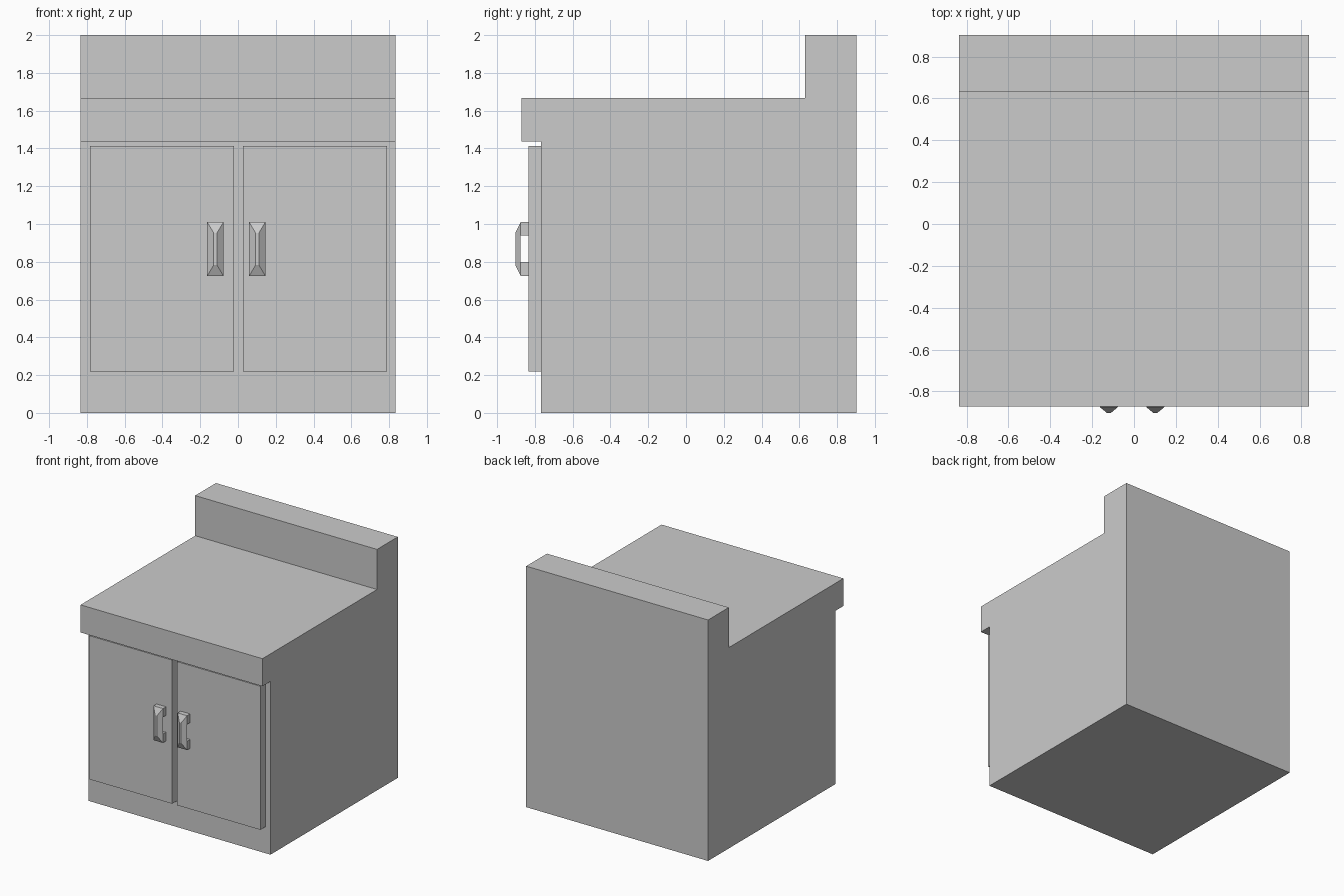
import bpy, bmesh

if "Cube" in bpy.data.objects:
    bpy.data.objects.remove(bpy.data.objects["Cube"])


def extrude_profile(name, profile, x, half_width, caps=None):
    """Sweep a (y, z) profile along x; half_width maps y to half the local width."""
    bm = bmesh.new()
    left = [bm.verts.new((x - half_width(y), y, z)) for y, z in profile]
    right = [bm.verts.new((x + half_width(y), y, z)) for y, z in profile]
    n = len(profile)
    for i in range(n):
        j = (i + 1) % n
        bm.faces.new((left[i], left[j], right[j], right[i]))
    for cap in caps or [range(n)]:
        for side in (left, right):
            bm.faces.new([side[i] for i in cap])
    bmesh.ops.recalc_face_normals(bm, faces=bm.faces)
    mesh = bpy.data.meshes.new(name)
    bm.to_mesh(mesh)
    bm.free()
    obj = bpy.data.objects.new(name, mesh)
    bpy.context.collection.objects.link(obj)
    return obj


# Cabinet carcass with overhanging worktop and raised back ledge
BODY_FRONT, DOOR_FRONT = -0.767, -0.835
extrude_profile("cabinet_body", [
    (BODY_FRONT, 0), (0.903, 0), (0.903, 2), (0.631, 2),
    (0.631, 1.667), (-0.872, 1.667), (-0.872, 1.438), (BODY_FRONT, 1.438),
], 0, lambda y: 0.835)

# Doors
door = [(BODY_FRONT, 0.22), (DOOR_FRONT, 0.22), (DOOR_FRONT, 1.412), (BODY_FRONT, 1.412)]
for side, x in (("left", -0.402), ("right", 0.408)):
    extrude_profile(f"{side}_door", door, x, lambda y: 0.382)

# Handles: two legs carrying a bar whose front tapers to a narrow ridge
BAR_BACK, RIDGE = -0.875, -0.903
handle = [
    (DOOR_FRONT, 0.725), (BAR_BACK, 0.725), (RIDGE, 0.782), (RIDGE, 0.953),
    (BAR_BACK, 1.01), (DOOR_FRONT, 1.01), (DOOR_FRONT, 0.938), (BAR_BACK, 0.938),
    (BAR_BACK, 0.798), (DOOR_FRONT, 0.798),
]
handle_sides = [(0, 1, 8, 9), (4, 5, 6, 7), (1, 2, 3, 4, 7, 8)]
for side, x in (("left", -0.12), ("right", 0.102)):
    extrude_profile(f"{side}_handle", handle, x,
                    lambda y: 0.009 if y == RIDGE else 0.043, handle_sides)
